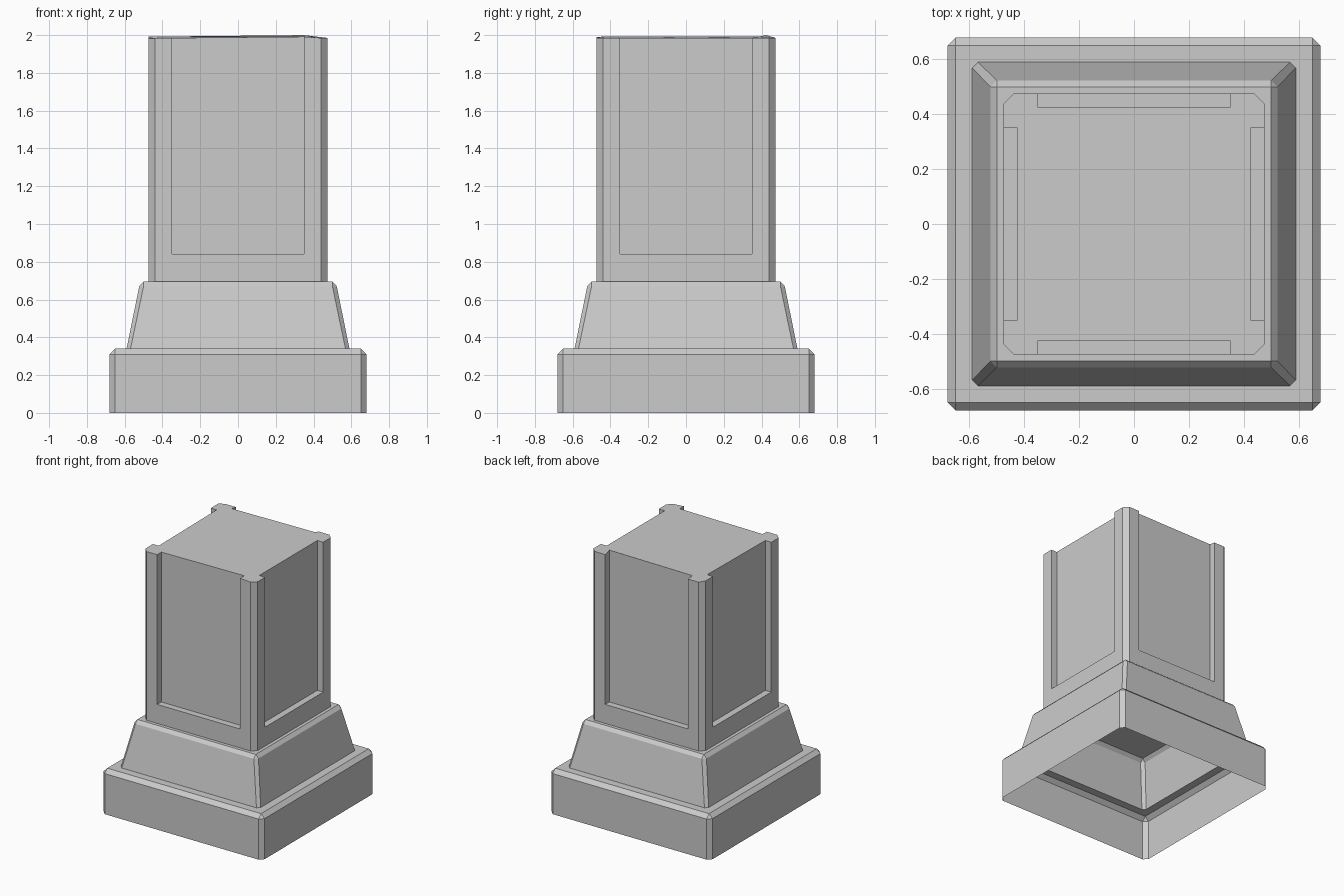
import bpy, bmesh
from mathutils import Matrix
from math import pi

if "Cube" in bpy.data.objects:
    bpy.data.objects.remove(bpy.data.objects["Cube"])


def finish(bm, name):
    bmesh.ops.remove_doubles(bm, verts=bm.verts, dist=0.0005)
    bmesh.ops.recalc_face_normals(bm, faces=bm.faces)
    mesh = bpy.data.meshes.new(name)
    bm.to_mesh(mesh)
    bm.free()
    obj = bpy.data.objects.new(name, mesh)
    bpy.context.collection.objects.link(obj)
    return obj


def octagon(bm, half, cut, z):
    a = half - cut
    pts = [(-a, -half), (a, -half), (half, -a), (half, a),
           (a, half), (-a, half), (-half, a), (-half, -a)]
    return [bm.verts.new((x, y, z)) for x, y in pts]


def skin(bm, rings):
    for lo, hi in zip(rings, rings[1:]):
        n = len(lo)
        for i in range(n):
            j = (i + 1) % n
            bm.faces.new((lo[i], lo[j], hi[j], hi[i]))


# Hollow stepped base: bevelled plinth, ledge, tapered block and its flat cap
bm = bmesh.new()
rings = [octagon(bm, *r) for r in (
    (0.68, 0.03, 0), (0.68, 0.03, 0.31), (0.65, 0, 0.34),
    (0.59, 0.021, 0.34), (0.523, 0.023, 0.67), (0.50, 0, 0.695))]
skin(bm, rings)
bm.faces.new(rings[-1])
finish(bm, "stepped_base")

# Shaft with four sunken panels open at the slightly uneven top
H, D, E, P = 0.475, 0.425, 0.44, 0.35
Z0, ZS = 0.695, 0.84


def top_z(x, y):
    if x > 0.4 or y > 0.45:
        return 1.985
    return min(2.0, 1.983 + 0.0098 * (x + y + 0.95))


bm = bmesh.new()
outline = []
for k in range(4):
    rot = Matrix.Rotation(k * pi / 2, 3, 'Z')

    def pt(x, y, z=None):
        v = rot @ Matrix.Identity(3).col[0] * x + rot @ Matrix.Identity(3).col[1] * y
        v.z = top_z(v.x, v.y) if z is None else z
        return bm.verts.new(v)

    def quad(a, b, lo, mid=None):
        bm.faces.new((pt(*a, lo), pt(*b, lo), pt(*b, mid), pt(*a, mid)))

    prof = [(-E, -H), (-P, -H), (-P, -D), (P, -D), (P, -H), (E, -H)]
    # outer stiles split at the sill height, panel back and its side reveals
    for (a, b), lo in zip(zip(prof, prof[1:]), (ZS, ZS, ZS, ZS, ZS)):
        quad(a, b, lo)
    for a, b in ((prof[0], prof[1]), (prof[1], prof[4]), (prof[4], prof[5])):
        quad(a, b, Z0, ZS)
    # sill and corner chamfer
    bm.faces.new([pt(*p, ZS) for p in prof[1:5]])
    quad((E, -H), (H, -E), Z0, ZS)
    quad((E, -H), (H, -E), ZS)
    outline += [pt(*p) for p in prof]
bm.faces.new(outline)
bmesh.ops.remove_doubles(bm, verts=bm.verts, dist=0.0005)
bmesh.ops.dissolve_limit(bm, angle_limit=0.002, verts=bm.verts, edges=bm.edges)
finish(bm, "panelled_shaft")
